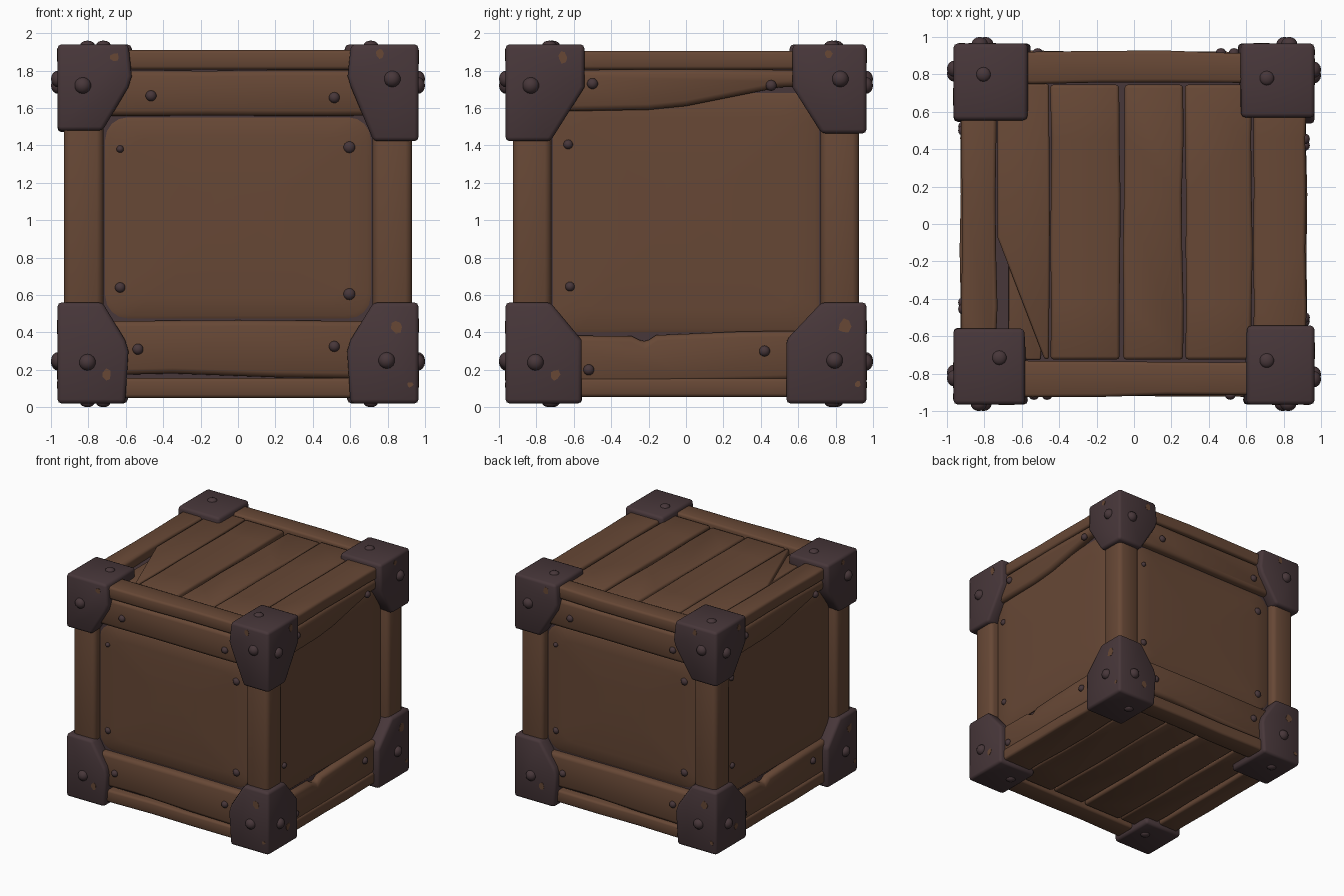
import bpy, bmesh, math, random
from mathutils import Matrix, Vector

if "Cube" in bpy.data.objects:
    bpy.data.objects.remove(bpy.data.objects["Cube"])

random.seed(4)


def material(name, rgb):
    m = bpy.data.materials.new(name)
    m.diffuse_color = (*rgb, 1)
    m.use_nodes = True
    m.node_tree.nodes["Principled BSDF"].inputs["Base Color"].default_value = m.diffuse_color
    return m


WOOD = material("brown_wood", (0.135, 0.064, 0.036))
METAL = material("dark_metal", (0.064, 0.038, 0.042))

# Face frames: (u, v, w) = across, up, outward
FRONT = Matrix(((1, 0, 0, 0), (0, 0, -1, 0), (0, 1, 0, 0), (0, 0, 0, 1)))
SIDES = [Matrix.Rotation(k * math.pi / 2, 4, 'Z') @ FRONT for k in range(4)]
NAMES = ["front", "right", "back", "left"]
TOP = Matrix.Identity(4)
BOTTOM = Matrix.Translation((0, 0, 1.96)) @ Matrix.Scale(-1, 4, (0, 0, 1))
BOTTOM[2][3] = 1.96


def finish(name, bm, mat, M=TOP, bevel=0.0, angle=50):
    bmesh.ops.transform(bm, matrix=M, verts=bm.verts)
    bmesh.ops.recalc_face_normals(bm, faces=bm.faces)
    if bevel:
        edges = [e for e in bm.edges if e.is_manifold and e.calc_face_angle(0) > 0.7]
        bmesh.ops.bevel(bm, geom=edges, offset=bevel, segments=2, profile=0.5,
                        affect='EDGES', clamp_overlap=True)
    me = bpy.data.meshes.new(name)
    bm.to_mesh(me)
    bm.free()
    me.materials.append(mat)
    ob = bpy.data.objects.new(name, me)
    bpy.context.collection.objects.link(ob)
    bpy.ops.object.select_all(action='DESELECT')
    ob.select_set(True)
    bpy.context.view_layer.objects.active = ob
    bpy.ops.object.shade_smooth_by_angle(angle=math.radians(angle))
    return ob


def prism(name, pts, w0, w1, mat, M, bevel=0.018):
    bm = bmesh.new()
    f = bm.faces.new([bm.verts.new((u, v, w0)) for u, v in pts])
    r = bmesh.ops.extrude_face_region(bm, geom=[f])
    bmesh.ops.translate(bm, vec=(0, 0, w1 - w0),
                        verts=[g for g in r['geom'] if isinstance(g, bmesh.types.BMVert)])
    return finish(name, bm, mat, M, bevel)


def rough(u0, u1, v0, v1, along_u=True, n=5, j=0.008):
    """Outline of a board whose two long edges wander a little."""
    a, b, c, d = (u0, u1, v0, v1) if along_u else (v0, v1, u0, u1)
    ts = [a + (b - a) * i / n for i in range(n + 1)]
    pts = [(t, c + random.uniform(-j, j)) for t in ts]
    pts += [(t, d + random.uniform(-j, j)) for t in reversed(ts)]
    return pts if along_u else [(q, p) for p, q in pts]


# Dark inner box seen in the gaps
bm = bmesh.new()
bmesh.ops.create_cube(bm, size=1, matrix=Matrix.Translation((0, 0, 0.98)) @ Matrix.Diagonal((1.71, 1.71, 1.70, 1)))
finish("inner_box", bm, METAL)


# Bulging side panels with rounded corners
def panel(name, hu, v0, v1, r, M):
    bm = bmesh.new()
    cv, hv = (v0 + v1) / 2, (v1 - v0) / 2
    outline = []
    for q in range(4):
        su, sv = ((1, 1), (-1, 1), (-1, -1), (1, -1))[q]
        for i in range(5):
            a = (q + i / 4) * math.pi / 2
            outline.append((su * (hu - r) + r * math.cos(a), sv * (hv - r) + r * math.sin(a)))
        # mid points along the straight run
        nu, nv = ((-1, 1), (-1, -1), (1, -1), (1, 1))[q]
        ex, ey = nu * (hu - r) + (r * math.cos(a)), nv * (hv - r) + (r * math.sin(a))
        px, py = outline[-1]
        outline += [(px + (ex - px) * t, py + (ey - py) * t) for t in (0.25, 0.5, 0.75)]
    rings = []
    for s, w in ((1, 0.84), (1, 0.862), (0.97, 0.87), (0.8, 0.876), (0.55, 0.882), (0.28, 0.885)):
        rings.append([bm.verts.new((u * s, cv + v * s, w)) for u, v in outline])
    n = len(outline)
    for A, B in zip(rings, rings[1:]):
        for i in range(n):
            bm.faces.new((A[i], A[(i + 1) % n], B[(i + 1) % n], B[i]))
    bm.faces.new(rings[-1])
    finish(name, bm, WOOD, M, angle=60)


# Rail outlines: front and back even, left and right slanted and notched
TOP_A = rough(-0.8, 0.8, 1.56, 1.80, j=0.003)
TOP_B = [(-0.8, 1.58), (-0.2, 1.59), (0.0, 1.61), (0.5, 1.71), (0.8, 1.72), (0.8, 1.80), (0, 1.81), (-0.8, 1.80)]
LOW_A = [(-0.8, 0.17), (-0.35, 0.18), (0.2, 0.16), (0.8, 0.15), (0.8, 0.46), (0, 0.465), (-0.8, 0.46)]
LOW_B = [(-0.8, 0.12), (0, 0.13), (0.8, 0.15), (0.8, 0.41), (0.3, 0.405), (-0.16, 0.385), (-0.22, 0.345),
         (-0.29, 0.38), (-0.8, 0.385)]

for k, (M, side) in enumerate(zip(SIDES, NAMES)):
    even = k % 2 == 0
    panel(side + "_panel", 0.71, 0.475 if even else 0.40, 1.55 if even else 1.68, 0.12, M)
    prism(side + "_top_rail", TOP_A if even else TOP_B, 0.78, 0.915, WOOD, M, 0.03)
    prism(side + "_bottom_rail", LOW_A if even else LOW_B, 0.78, 0.915, WOOD, M, 0.03)

# Corner posts
for sx in (-1, 1):
    for sy in (-1, 1):
        pts = [(sx * a, sy * b) for a, b in ((0.72, 0.72), (0.93, 0.72), (0.93, 0.925), (0.72, 0.925))]
        prism(f"post_{'right' if sx > 0 else 'left'}_{'back' if sy > 0 else 'front'}",
              pts, 0.15, 1.82, WOOD, TOP, 0.035)

# Top and bottom: rim boards and planks along y
for M, side in ((TOP, "top"), (BOTTOM, "bottom")):
    prism(side + "_rim_front", rough(-0.9, 0.9, -0.92, -0.735), 1.805, 1.91, WOOD, M)
    prism(side + "_rim_back", rough(-0.9, 0.9, 0.755, 0.92), 1.805, 1.91, WOOD, M)
    prism(side + "_rim_left", rough(-0.925, -0.735, -0.74, 0.76, False), 1.805, 1.905, WOOD, M)
    prism(side + "_rim_right", rough(0.64, 0.92, -0.74, 0.76, False), 1.805, 1.905, WOOD, M)
    for i, (a, b) in enumerate(((-0.445, -0.075), (-0.055, 0.26), (0.275, 0.63))):
        prism(f"{side}_plank_{i + 1}", rough(a, b, -0.725, 0.745, False, j=0.005),
              1.80, 1.895 - 0.008 * (i % 2), WOOD, M)

# Split outer plank on top, whole one below
prism("top_split_plank", [(-0.73, 0.75), (-0.455, 0.75), (-0.45, 0), (-0.455, -0.725), (-0.48, -0.72),
                          (-0.73, -0.07)], 1.80, 1.895, WOOD, TOP)
prism("top_split_splinter", [(-0.67, -0.15), (-0.49, -0.6), (-0.5, -0.725), (-0.67, -0.725)],
      1.80, 1.86, WOOD, TOP, 0.008)
prism("bottom_plank_4", rough(-0.725, -0.46, -0.725, 0.745, False), 1.80, 1.89, WOOD, BOTTOM)

# Metal corner caps: chamfered on the inner corner of each side face
F, ZT = 0.965, 1.94
for sx in (-1, 1):
    for sy in (-1, 1):
        for M, level in ((TOP, "top"), (BOTTOM, "bottom")):
            A, B = random.uniform(0.36, 0.40), random.uniform(0.38, 0.43)
            C, c1, a1, t = random.uniform(0.46, 0.53), 0.23, 0.24, 0.13
            if level == "bottom":
                C, c1 = 0.54, 0.34
            bm = bmesh.new()
            for p in ((0, 0, 0), (A, 0, 0), (0, B, 0), (A, B, 0), (A, B, 0.1),
                      (A + 0.02, 0, c1 - 0.06), (A, 0, c1), (A, t, c1), (a1, 0, C), (a1, t, C), (0, 0, C),
                      (0, a1, C), (t, a1, C), (0, B, c1), (t, B, c1)):
                bm.verts.new((sx * (F - p[0]), sy * (F - p[1]), ZT - p[2]))
            r = bmesh.ops.convex_hull(bm, input=bm.verts)
            bmesh.ops.delete(bm, geom=[v for v in bm.verts if not v.link_faces], context='VERTS')
            bmesh.ops.dissolve_limit(bm, angle_limit=0.03, verts=bm.verts, edges=bm.edges)
            finish(f"{level}_cap_{'right' if sx > 0 else 'left'}_{'back' if sy > 0 else 'front'}",
                   bm, METAL, M, 0.022)

# Rivets: flattened domes (u, v, w, radius, height)
bm = bmesh.new()


def rivet(M, u, v, w, r, h):
    bmesh.ops.create_uvsphere(bm, u_segments=14, v_segments=8, radius=1,
                              matrix=M @ Matrix.Translation((u, v, w)) @ Matrix.Diagonal((r, r, h, 1)))


for k, M in enumerate(SIDES):
    for u, v in ((-0.83, 1.72), (0.825, 1.755), (-0.805, 0.24), (0.795, 0.25)):
        rivet(M, u, v, F - 0.005, 0.045, 0.04)
    if k % 2 == 0:
        small = ((-0.63, 1.38, 0.02), (0.595, 1.39, 0.032), (0.595, 0.605, 0.032), (-0.63, 0.64, 0.028))
        rail = ((-0.465, 1.665), (0.515, 1.655), (-0.535, 0.31), (0.515, 0.325))
    else:
        small = ((-0.63, 1.405, 0.026), (-0.62, 0.645, 0.026))
        rail = ((-0.5, 1.73), (0.455, 1.72), (0.42, 0.30), (-0.52, 0.20))
    for u, v, r in small:
        rivet(M, u, v, 0.87, r, 0.025)
    for u, v in rail:
        rivet(M, u, v, 0.915, 0.029, 0.025)
for M in (TOP, BOTTOM):
    for u, v in ((-0.805, 0.8), (0.71, 0.78), (-0.72, -0.715), (0.71, -0.73)):
        rivet(M, u, v, ZT - 0.005, 0.04, 0.025)
finish("rivets", bm, METAL)

# Worn patches on the caps where the brown shows through
for k, (M, side) in enumerate(zip(SIDES, NAMES)):
    for i, (u, v, s) in enumerate(((-0.70, 0.175, 0.03), (0.85, 0.43, 0.04), (0.76, 1.89, 0.025),
                                   (-0.66, 1.87, 0.03), (0.92, 0.12, 0.02))):
        pts = [(u + s * random.uniform(0.6, 1) * math.cos(a * math.pi / 3.5),
                v + s * random.uniform(0.6, 1.2) * math.sin(a * math.pi / 3.5)) for a in range(7)]
        prism(f"{side}_worn_patch_{i + 1}", pts, F - 0.003, F + 0.002, WOOD, M, 0)
